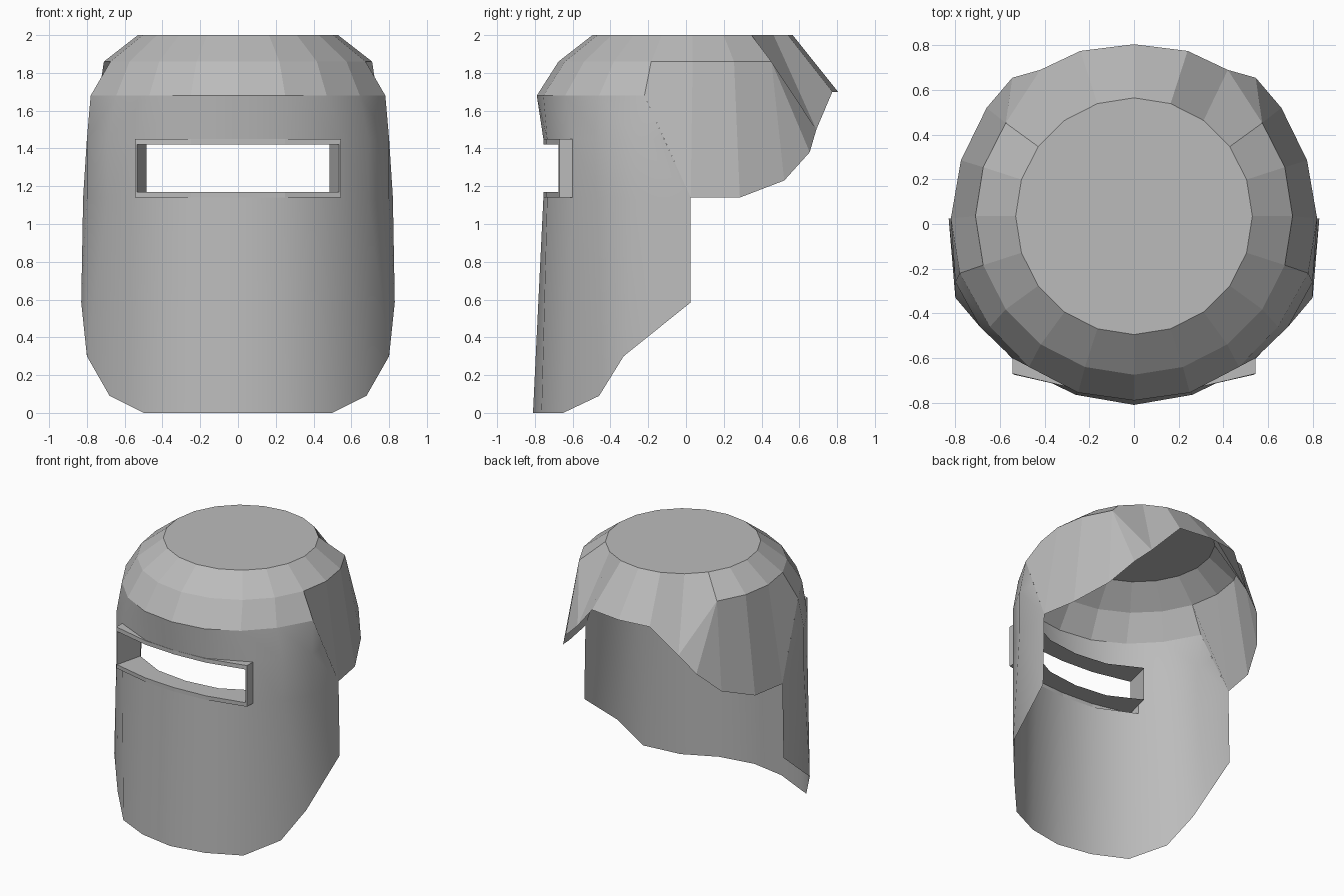
import bpy, bmesh, math
from mathutils import Vector

cube = bpy.data.objects.get("Cube")
if cube:
    bpy.data.objects.remove(cube, do_unlink=True)

grey = bpy.data.materials.new("matte_grey")
grey.use_nodes = True
COLOUR = (0.5, 0.5, 0.5, 1)
grey.diffuse_color = COLOUR
grey.node_tree.nodes["Principled BSDF"].inputs["Base Color"].default_value = COLOUR


def half_shell(name, faces, smooth=False):
    """Build the +x half from corner lists, then mirror it."""
    bm = bmesh.new()
    for corners in faces:
        bm.faces.new([bm.verts.new(c) for c in corners])
    bmesh.ops.remove_doubles(bm, verts=bm.verts, dist=0.0005)
    bmesh.ops.dissolve_degenerate(bm, edges=bm.edges, dist=0.0005)
    bmesh.ops.recalc_face_normals(bm, faces=bm.faces)
    middle = Vector((0, 0, 1))
    if sum(f.normal.dot(f.calc_center_median() - middle) * f.calc_area() for f in bm.faces) < 0:
        bmesh.ops.reverse_faces(bm, faces=bm.faces)
    for f in bm.faces:
        f.smooth = smooth
    mesh = bpy.data.meshes.new(name)
    bm.to_mesh(mesh)
    bm.free()
    mesh.materials.append(grey)
    obj = bpy.data.objects.new(name, mesh)
    bpy.context.collection.objects.link(obj)
    mirror = obj.modifiers.new("mirror", 'MIRROR')
    mirror.use_clip = True
    return obj


def strips(rows):
    """Quads between neighbouring rows of points."""
    return [(a[i], a[i + 1], b[i + 1], b[i])
            for a, b in zip(rows, rows[1:]) for i in range(len(a) - 1)]


def ring(radius, z):
    """Half of a twenty-sided ring, from front centre to back centre."""
    pts = []
    for i in range(11):
        a = math.radians(-90 + 18 * i)
        pts.append((radius * math.cos(a), 0.035 + radius * math.sin(a), z))
    return pts


# Crown: flat top, two sloping bands and the flared side and back flaps
top, upper = ring(0.53, 2.0), ring(0.71, 1.86)
brow = [(0, -0.79, 1.68), (0.25, -0.755, 1.68), (0.47, -0.64, 1.68),
        (0.645, -0.46, 1.68), (0.78, -0.22, 1.68)]
ear = [(0.82, 0.025, 1.14), (0.775, 0.285, 1.14), (0.66, 0.52, 1.23)]
nape = [(0.545, 0.655, 1.38), (0.42, 0.69, 1.5), (0.24, 0.775, 1.7), (0, 0.805, 1.7)]

crown = [top]
crown += strips([top[:8], upper[:8]])
crown += strips([upper[:5], brow])
crown += strips([upper[4:8], [brow[4]] + ear])
crown += [(upper[7], ear[2], nape[0]), (upper[7], nape[0], nape[1]),
          (top[7], upper[7], nape[1], top[8])]
crown += strips([top[8:], nape[1:]])
half_shell("crown", crown)

# Face shield: curved columns with an opening for the window
HIGH, LOW = 1.45, 1.14
plan = [(0, -0.755), (0.25, -0.735), (0.545, -0.60), (0.69, -0.46), (0.80, -0.26)]
hem = [(0, -0.81, 0), (0.26, -0.765, 0), (0.5, -0.65, 0),
       (0.68, -0.46, 0.09), (0.80, -0.33, 0.3), (0.83, 0.025, 0.585)]
row_top = brow + [brow[4]]
row_high = [(x, y, HIGH) for x, y in plan] + [(0.797, -0.116, HIGH)]
row_low = [(x, y, LOW) for x, y in plan] + [ear[0]]
shield = strips([row_top, row_high])
shield += strips([row_high[2:], row_low[2:]])
shield += strips([row_low, hem])
half_shell("face_shield", shield, smooth=True)


# Window frame: outer walls, front lip and a tunnel running inward
def frame_loop(points, high, low):
    return [(x, y, high) for x, y in points] + [(x, y, low) for x, y in reversed(points)]


front = [(0, -0.755), (0.25, -0.74), (0.545, -0.67)]
lip = [(0, -0.755), (0.25, -0.74), (0.535, -0.675)]
rear = [(0, -0.62), (0.25, -0.59), (0.485, -0.47)]
frame = strips([frame_loop(plan[:3], HIGH, LOW), frame_loop(front, HIGH, LOW),
                frame_loop(lip, 1.42, 1.17), frame_loop(rear, 1.42, 1.17)])
half_shell("window_frame", frame)
